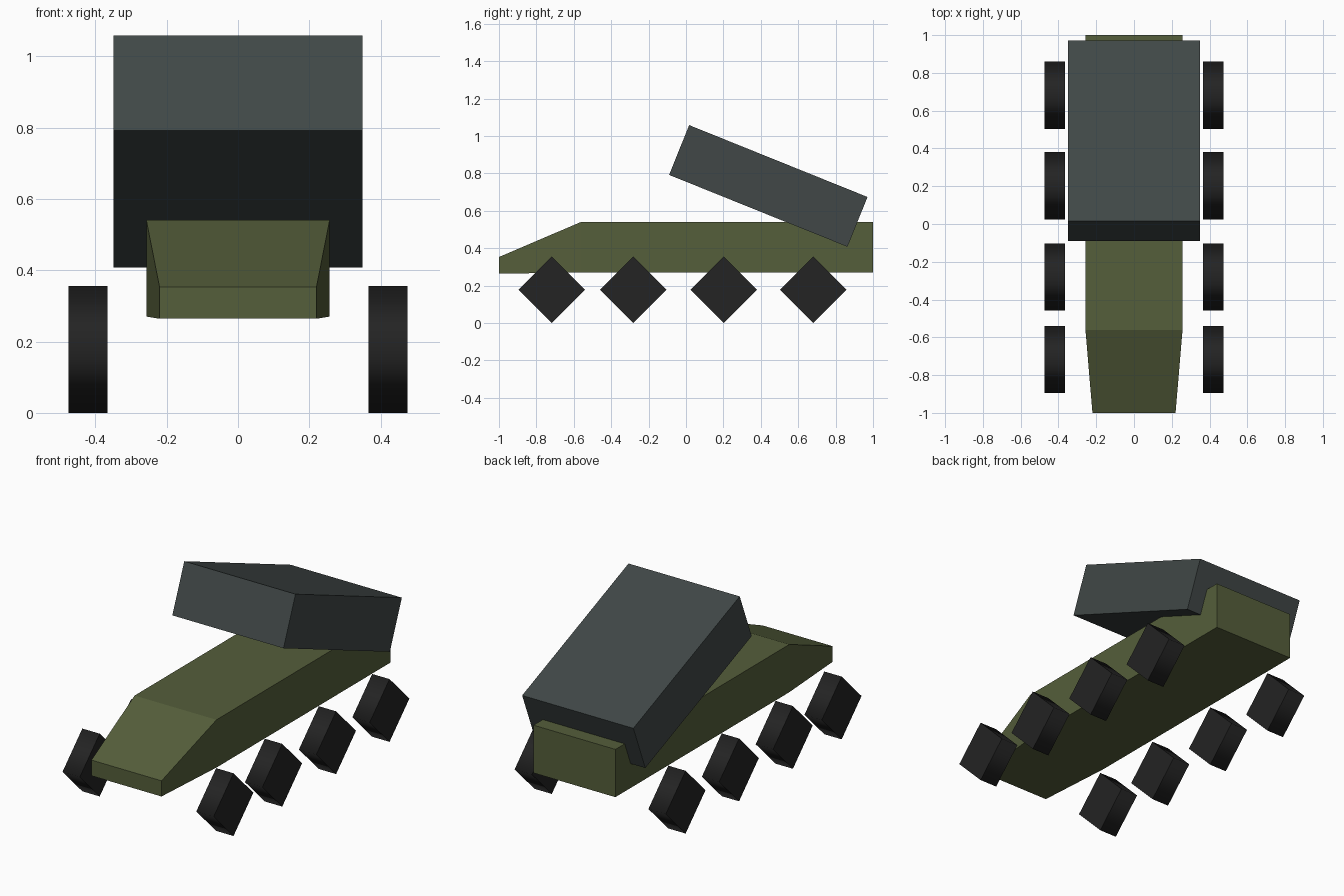
import bpy, bmesh, math
from mathutils import Matrix, Vector

if "Cube" in bpy.data.objects:
    bpy.data.objects.remove(bpy.data.objects["Cube"], do_unlink=True)


def material(name, rgb):
    m = bpy.data.materials.new(name)
    m.use_nodes = True
    m.diffuse_color = (*rgb, 1)
    m.node_tree.nodes["Principled BSDF"].inputs["Base Color"].default_value = (*rgb, 1)
    return m


olive = material("olive_green", (0.090, 0.112, 0.043))
slate = material("slate_grey", (0.052, 0.064, 0.063))
rubber = material("rubber_black", (0.017, 0.017, 0.017))


def add_object(name, bm, mat):
    bmesh.ops.recalc_face_normals(bm, faces=bm.faces)
    mesh = bpy.data.meshes.new(name)
    bm.to_mesh(mesh)
    bm.free()
    mesh.materials.append(mat)
    obj = bpy.data.objects.new(name, mesh)
    bpy.context.collection.objects.link(obj)
    return obj


# Hull: rectangular sections (y, half width, bottom, top) from nose to tail
sections = [(-1.0, 0.22, 0.264, 0.353),
            (-0.56, 0.257, 0.27, 0.541),
            (1.0, 0.257, 0.27, 0.541)]
bm = bmesh.new()
rings = [[bm.verts.new(p) for p in ((-w, y, lo), (w, y, lo), (w, y, hi), (-w, y, hi))]
         for y, w, lo, hi in sections]
for a, b in zip(rings, rings[1:]):
    for i in range(4):
        j = (i + 1) % 4
        bm.faces.new((a[i], a[j], b[j], b[i]))
bm.faces.new(rings[0])
bm.faces.new(rings[-1])
add_object("hull", bm, olive)

# Launcher box, raised at the front
bm = bmesh.new()
bmesh.ops.create_cube(bm, size=1, matrix=Matrix.Diagonal((0.698, 1.028, 0.287, 1)))
box = add_object("launcher_box", bm, slate)
box.location = (0, 0.44, 0.733)
box.rotation_euler.x = math.radians(-21.95)

# Wheels: four-sided drums standing on a corner, soft tread and sharp rims
for side, label in ((1, "left"), (-1, "right")):
    for n, y in enumerate((-0.718, -0.281, 0.202, 0.681), 1):
        bm = bmesh.new()
        bmesh.ops.create_cone(bm, cap_ends=True, segments=4, radius1=0.178, radius2=0.178,
                              depth=0.109, matrix=Matrix.Rotation(math.pi / 2, 4, "Y"))
        # Keep the corners pointing along y and z
        if max(v.co.z for v in bm.verts) < 0.17:
            bmesh.ops.rotate(bm, verts=bm.verts, cent=Vector(),
                             matrix=Matrix.Rotation(math.pi / 4, 3, "X"))
        for f in bm.faces:
            f.smooth = abs(f.normal.x) < 0.5
        for e in bm.edges:
            e.smooth = all(f.smooth for f in e.link_faces)
        wheel = add_object(f"{label}_wheel_{n}", bm, rubber)
        wheel.location = (side * 0.42, y, 0.178)
